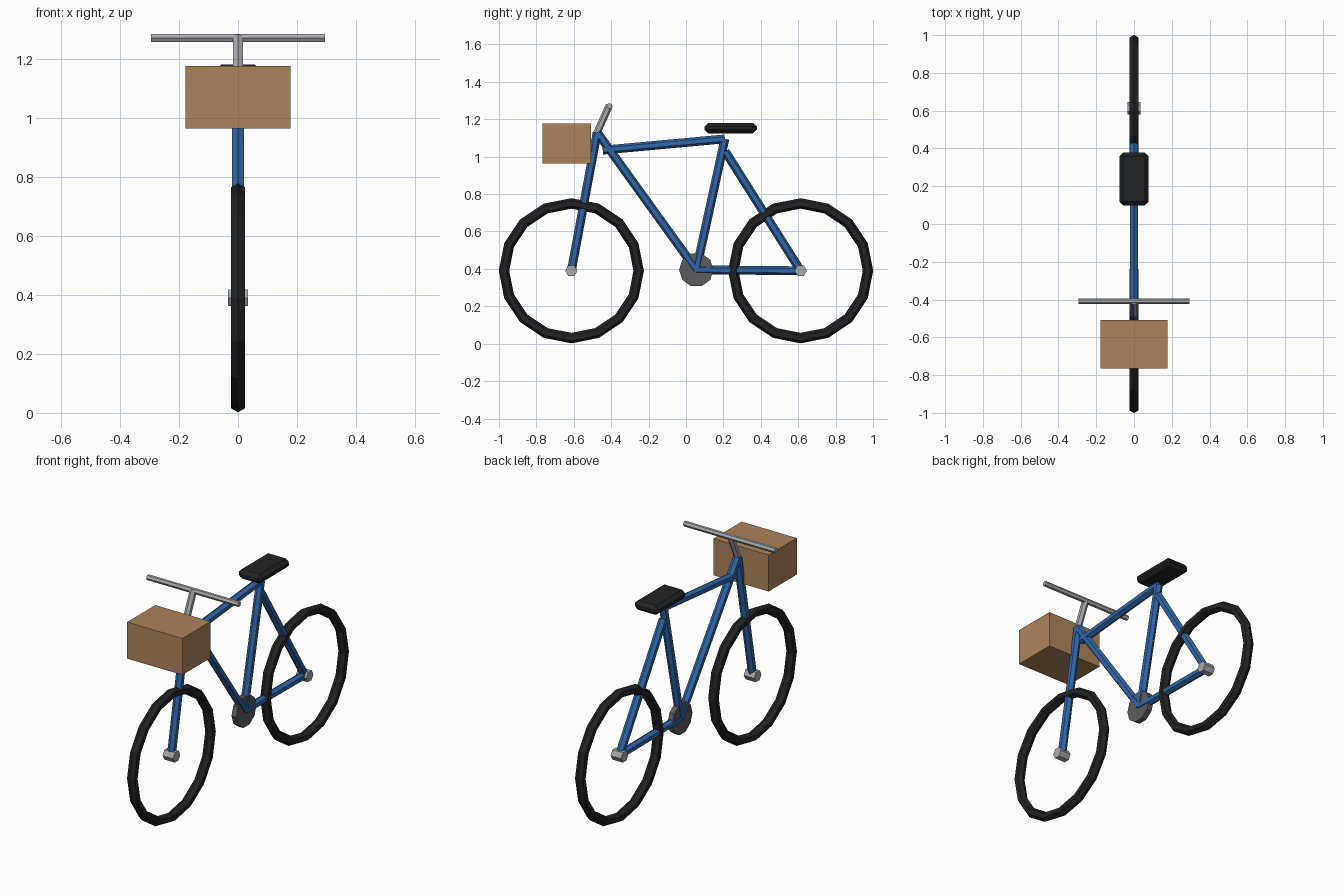
import bpy, bmesh, math
from mathutils import Vector

if "Cube" in bpy.data.objects:
    bpy.data.objects.remove(bpy.data.objects["Cube"])

X, Y, Z = Vector((1, 0, 0)), Vector((0, 1, 0)), Vector((0, 0, 1))


def material(name, rgb):
    m = bpy.data.materials.new(name)
    m.diffuse_color = (*rgb, 1)
    m.use_nodes = True
    m.node_tree.nodes["Principled BSDF"].inputs["Base Color"].default_value = m.diffuse_color
    return m


BLUE = material("blue paint", (0.03, 0.135, 0.40))
BLACK = material("black rubber", (0.016, 0.017, 0.019))
METAL = material("light metal", (0.40, 0.41, 0.43))
DARK = material("dark metal", (0.11, 0.11, 0.12))
TAN = material("tan wicker", (0.42, 0.23, 0.105))


def finish(bm, name, mat):
    bmesh.ops.recalc_face_normals(bm, faces=bm.faces)
    me = bpy.data.meshes.new(name)
    bm.to_mesh(me)
    bm.free()
    me.materials.append(mat)
    ob = bpy.data.objects.new(name, me)
    bpy.context.collection.objects.link(ob)
    return ob


def rod(name, a, b, r, mat, n=6):
    """Capped n-sided rod from a to b."""
    a, b = Vector(a), Vector(b)
    d = (b - a).normalized()
    u = Y if abs(d.x) > 0.9 else d.cross(X)
    v = d.cross(u)
    bm = bmesh.new()
    angles = [2 * math.pi * i / n for i in range(n)]
    lo, hi = [[bm.verts.new(c + r * (u * math.cos(t) + v * math.sin(t))) for t in angles]
              for c in (a, b)]
    bm.faces.new(lo)
    bm.faces.new(hi)
    for i in range(n):
        j = (i + 1) % n
        bm.faces.new((lo[i], lo[j], hi[j], hi[i]))
    return finish(bm, name, mat)


def box(name, lo, hi, mat, bevel=0):
    lo, hi = Vector(lo), Vector(hi)
    bm = bmesh.new()
    bmesh.ops.create_cube(bm, size=1)
    bmesh.ops.scale(bm, vec=hi - lo, verts=bm.verts)
    bmesh.ops.translate(bm, vec=(lo + hi) / 2, verts=bm.verts)
    if bevel:
        bmesh.ops.bevel(bm, geom=bm.edges[:], offset=bevel, segments=1, affect='EDGES')
    return finish(bm, name, mat)


AXLE_Y, AXLE_Z = 0.613, 0.39

# wheels and hubs
for side, y in (("front", -AXLE_Y), ("rear", AXLE_Y)):
    bpy.ops.mesh.primitive_torus_add(
        location=(0, y, AXLE_Z), rotation=(0, math.pi / 2, 0),
        major_segments=16, minor_segments=6, major_radius=0.36, minor_radius=0.028)
    tyre = bpy.context.object
    tyre.name = side + "_tyre"
    tyre.data.materials.append(BLACK)
    rod(side + "_hub", (-0.034, y, AXLE_Z), (0.034, y, AXLE_Z), 0.033, METAL)

# frame tubes
crank = (0, 0.055, 0.395)
head = (0, -0.475, 1.13)
seat_top = (0, 0.208, 1.095)
rear_axle = (0, AXLE_Y, AXLE_Z)
for name, a, b in (
    ("fork", (0, -AXLE_Y, AXLE_Z), head),
    ("down_tube", head, crank),
    ("top_tube", (0, -0.445, 1.035), seat_top),
    ("seat_tube", crank, seat_top),
    ("seat_stay", (0, 0.21, 1.028), rear_axle),
    ("chain_stay", crank, rear_axle),
):
    rod(name, a, b, 0.0235, BLUE)

# chainring
rod("chainring", (-0.016, 0.055, 0.395), (0.016, 0.055, 0.395), 0.092, DARK, 10)

# stem and handlebar
rod("stem", head, (0, -0.41, 1.275), 0.0195, METAL)
rod("handlebar", (-0.295, -0.409, 1.27), (0.295, -0.409, 1.27), 0.0155, METAL)

# seat
box("seat", (-0.077, 0.098, 1.125), (0.077, 0.379, 1.18), BLACK, bevel=0.02)

# basket
box("basket", (-0.178, -0.766, 0.963), (0.178, -0.507, 1.176), TAN)
